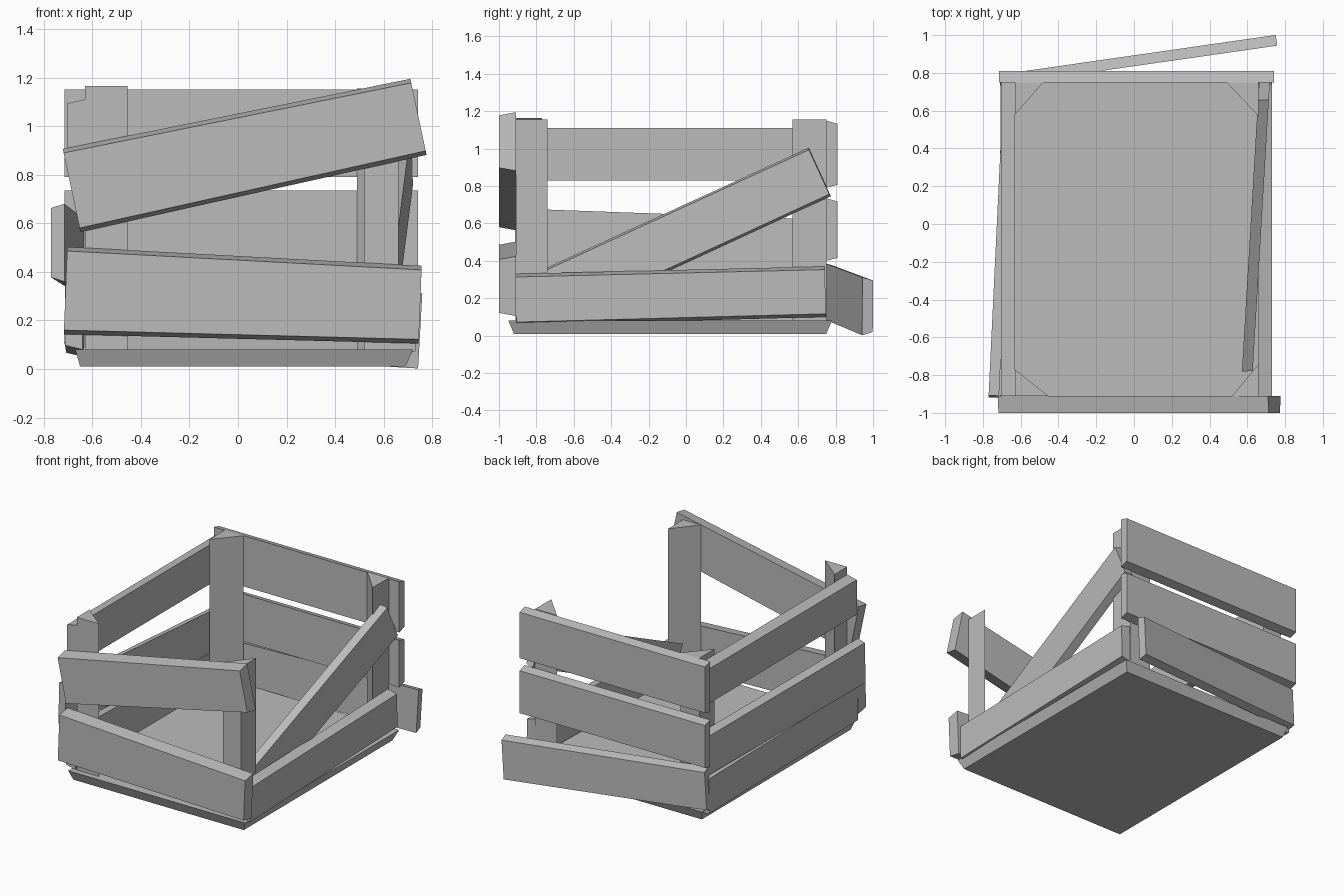
import bpy
import bmesh
from mathutils import Vector

cube = bpy.data.objects.get("Cube")
if cube:
    bpy.data.objects.remove(cube, do_unlink=True)

GREY = 0.5
grey = bpy.data.materials.new("weathered_grey")
grey.use_nodes = True
grey.diffuse_color = (GREY, GREY, GREY, 1)
grey.node_tree.nodes["Principled BSDF"].inputs["Base Color"].default_value = (GREY, GREY, GREY, 1)


def solid(name, ring_a, ring_b):
    """Flat-shaded solid bridging two matching rings of points."""
    bm = bmesh.new()
    a = [bm.verts.new(p) for p in ring_a]
    b = [bm.verts.new(p) for p in ring_b]
    bm.faces.new(a)
    bm.faces.new(b)
    for i in range(len(a)):
        j = (i + 1) % len(a)
        bm.faces.new((a[i], a[j], b[j], b[i]))
    bmesh.ops.recalc_face_normals(bm, faces=bm.faces)
    mesh = bpy.data.meshes.new(name)
    bm.to_mesh(mesh)
    bm.free()
    mesh.materials.append(grey)
    obj = bpy.data.objects.new(name, mesh)
    bpy.context.collection.objects.link(obj)
    return obj


def plank(name, start, end, h_start, h_end, thick, taper=0.017):
    """Board given by the end centres of its inner face, counter-clockwise
    around the crate; the outer face is a little lower than the inner one."""
    start, end = Vector(start), Vector(end)
    along = (end - start).normalized()
    out = along.cross(Vector((0, 0, 1))).normalized()
    up = out.cross(along)

    def face(offset, trim):
        s, e = start + out * offset, end + out * offset
        us, ue = up * (h_start / 2 - trim), up * (h_end / 2 - trim)
        return [s - us, e - ue, e + ue, s + us]

    return solid(name, face(0, 0), face(thick, taper))


def post(name, x, y, leg_x, leg_y, top):
    """Triangular corner post with its right angle at x, y."""
    plan = [(x, y), (x + leg_x, y), (x, y + leg_y)]
    return solid(name, [(*p, 0.08) for p in plan], [(*p, top) for p in plan])


def rect(x0, x1, y0, y1, z):
    return [(x0, y0, z), (x1, y0, z), (x1, y1, z), (x0, y1, z)]


# Floor panel, narrower underneath
solid("floor_panel", rect(-0.65, 0.69, -0.92, 0.75, 0.01), rect(-0.67, 0.72, -0.95, 0.78, 0.08))

# Corner posts
post("front_left_post", 0.66, -0.91, -0.14, 0.17, 1.155)
post("front_right_post", -0.63, -0.91, 0.175, 0.14, 1.165)
post("back_left_post", 0.66, 0.75, -0.17, -0.18, 1.155)
post("back_right_post", -0.63, 0.75, 0.15, -0.17, 1.15)

# Front boards, both hanging crooked
plank("front_upper_board", (-0.685, -0.91, 0.735), (0.743, -0.91, 1.038), 0.35, 0.32, 0.09)
plank("front_lower_board", (-0.71, -0.91, 0.323), (0.75, -0.91, 0.265), 0.36, 0.32, 0.09)

# Boards on the +x side, one fallen diagonally inside
plank("left_lower_board", (0.66, -0.91, 0.193), (0.66, 0.745, 0.235), 0.275, 0.27, 0.07)
plank("left_fallen_board", (0.575, -0.72, 0.215), (0.66, 0.715, 0.875), 0.29, 0.285, 0.057, 0.012)

# Back boards, the lowest one sprung loose
plank("back_upper_board", (0.742, 0.75, 0.97), (-0.715, 0.75, 0.97), 0.36, 0.36, 0.06)
plank("back_middle_board", (0.742, 0.75, 0.567), (-0.715, 0.75, 0.567), 0.335, 0.335, 0.06)
plank("back_lower_board", (0.75, 0.943, 0.157), (-0.7, 0.735, 0.24), 0.31, 0.3, 0.057)

# Boards on the -x side, the middle one splayed out at the front
plank("right_upper_board", (-0.63, 0.75, 0.97), (-0.63, -0.91, 0.97), 0.28, 0.28, 0.075)
plank("right_middle_board", (-0.635, 0.75, 0.465), (-0.715, -0.915, 0.52), 0.31, 0.32, 0.055)
plank("right_lower_board", (-0.635, 0.75, 0.19), (-0.64, -0.91, 0.22), 0.28, 0.28, 0.072)
